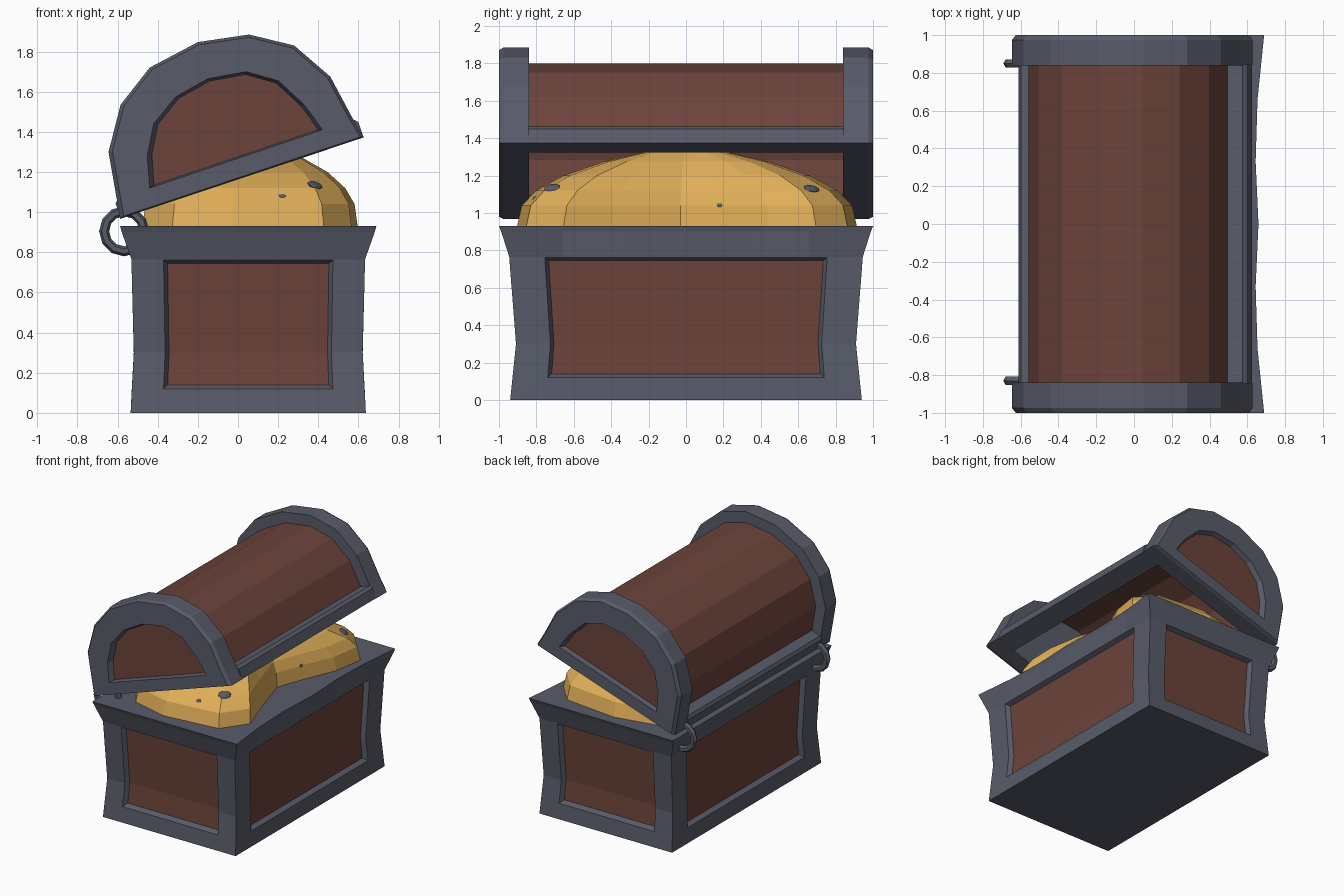
import bpy, bmesh, math
from mathutils import Vector as V
from mathutils.bvhtree import BVHTree

if "Cube" in bpy.data.objects:
    bpy.data.objects.remove(bpy.data.objects["Cube"])


def material(name, rgb):
    m = bpy.data.materials.new(name)
    m.diffuse_color = (*rgb, 1)
    m.use_nodes = True
    m.node_tree.nodes["Principled BSDF"].inputs["Base Color"].default_value = m.diffuse_color
    return m


IRON = material("iron grey", (0.098, 0.107, 0.143))
WOOD = material("red brown wood", (0.150, 0.057, 0.044))
GOLD = material("gold", (0.75, 0.43, 0.10))


def build(name, faces, mats, edit=None):
    """faces: list of (corner points, material index)"""
    bm = bmesh.new()
    for pts, mi in faces:
        bm.faces.new([bm.verts.new(p) for p in pts]).material_index = mi
    bmesh.ops.remove_doubles(bm, verts=bm.verts[:], dist=1e-4)
    if edit:
        edit(bm)
    bmesh.ops.recalc_face_normals(bm, faces=bm.faces[:])
    me = bpy.data.meshes.new(name)
    bm.to_mesh(me)
    bm.free()
    for m in mats:
        me.materials.append(m)
    ob = bpy.data.objects.new(name, me)
    bpy.context.collection.objects.link(ob)
    return ob


def loft(loops, first=None, last=None):
    """Quads between closed loops, with optional end caps of a given material"""
    faces = []
    for a, b in zip(loops, loops[1:]):
        n = len(a)
        faces += [((a[i], a[(i + 1) % n], b[(i + 1) % n], b[i]), 0) for i in range(n)]
    if first is not None:
        faces.append((loops[0], first))
    if last is not None:
        faces.append((loops[-1], last))
    return faces


# ---- chest body: framed sides with sunken panels and a flared rim
CX, UP = 0.051, V((0, 0, 1))


def ring(hx, hy, z):
    return [V((CX + sx * hx, sy * hy, z)) for sx, sy in ((-1, -1), (1, -1), (1, 1), (-1, 1))]


bottom, top = ring(0.586, 0.94, 0), ring(0.582, 0.945, 0.765)
body = [(bottom, 0)]
for i in range(4):
    a, b, c, d = bottom[i], bottom[(i + 1) % 4], top[(i + 1) % 4], top[i]
    t = (b - a).normalized()
    n = UP.cross(t)
    m = 0.16 if i % 2 == 0 else 0.19

    def inner(m, lo, hi, depth):
        return [p + t * s * m + UP * h + n * depth
                for p, s, h in ((a, 1, lo), (b, -1, lo), (c, -1, -hi), (d, 1, -hi))]
    body += loft([[a, b, c, d], inner(m, 0.12, 0.004, 0), inner(m + 0.02, 0.14, 0.02, 0.035)], last=1)
body += loft([top, ring(0.630, 0.988, 0.9), ring(0.638, 1.0, 0.93)], last=0)


def hand_made(bm):
    # cut extra rows, then pull in the waist and the front of the rim
    cuts = [((0, 0, z), (0, 0, 1)) for z in (0.3, 0.55)]
    cuts += [((0, y, 0), (0, 1, 0)) for y in (-0.66, -0.33, 0, 0.33, 0.66)]
    for co, no in cuts:
        bmesh.ops.bisect_plane(bm, geom=bm.verts[:] + bm.edges[:] + bm.faces[:],
                               plane_co=co, plane_no=no)
    for v in bm.verts:
        z = v.co.z
        if z < 0.76:
            w = z / 0.3 if z < 0.3 else (0.76 - z) / 0.46
            v.co.x = CX + (v.co.x - CX) * (1 - 0.025 * w)
            v.co.y *= 1 - 0.035 * w
        elif z > 0.85 and v.co.x > 0.5:
            y = abs(v.co.y)
            v.co.x -= 0.03 if y < 0.1 else 0.045 if y < 0.5 else 0.035 if y < 0.8 else 0


build("chest_body", body, [IRON, WOOD], hand_made)

# ---- gold heap: pinched outline shrunk in steps
plan = [(.37, -.03), (.45, .19), (.56, .45), (.6, .7), (.45, .87), (0, .92), (-.35, .85),
        (-.48, .6), (-.45, 0), (-.48, -.6), (-.33, -.83), (-.03, -.91), (.43, -.86),
        (.57, -.66), (.48, -.4)]
steps = [(1, .9), (.965, 1.04), (.88, 1.12), (.72, 1.2), (.48, 1.275), (.22, 1.33)]
heap_loops = [[V((.05 + (x - .05) * s, y * s, z)) for x, y in plan] for s, z in steps]
heap_faces = loft(heap_loops, first=0)
peak = V((.05, 0, 1.345))
r = heap_loops[-1]
heap_faces += [((r[i], r[(i + 1) % len(r)], peak), 0) for i in range(len(r))]
heap = build("gold_heap", heap_faces, [GOLD])

# ---- dull stones half buried in the gold
tree = BVHTree.FromPolygons([v.co for v in heap.data.vertices],
                            [p.vertices[:] for p in heap.data.polygons])
for i, (spot, size) in enumerate([((.36, -.70, 1.09), .05), ((.45, .66, 1.10), .05),
                                  ((.22, -.80, 1.07), .018), ((.46, .17, 1.05), .015)]):
    co, no, _, _ = tree.find_nearest(V(spot))
    bpy.ops.mesh.primitive_uv_sphere_add(segments=8, ring_count=6, radius=size, location=co)
    ob = bpy.context.object
    ob.name = f"stone_{i + 1}"
    ob.rotation_euler = no.to_track_quat('Z', 'Y').to_euler()
    ob.scale = (1, 0.7, 0.25)
    ob.data.materials.append(IRON)

# ---- lid, drawn already tilted open, profile in x and z
outer = [(-.587, .967), (-.645, 1.3), (-.585, 1.535), (-.44, 1.72), (-.2, 1.847),
         (.055, 1.885), (.28, 1.83), (.46, 1.675), (.575, 1.46), (.628, 1.373)]
panel = [(-.44, 1.12), (-.452, 1.28), (-.42, 1.44), (-.31, 1.575), (-.15, 1.665),
         (.04, 1.70), (.2, 1.655), (.33, 1.535), (.375, 1.475), (.42, 1.41)]


def shrink(pts, s, c=(.02, 1.17), d=(0, 0)):
    return [(c[0] + (x - c[0]) * s + d[0], c[1] + (z - c[1]) * s + d[1]) for x, z in pts]


def at(pts, y):
    return [V((x, y, z)) for x, z in pts]


mid = (0, 1.42)
for side, s in (("front", -1), ("back", 1)):
    faces = loft([at(outer, s * .84), at(outer, s * .975), at(shrink(outer, .97, mid), s * 1.0),
                  at(panel, s * 1.0), at(shrink(panel, .95, mid), s * .96)], first=0, last=1)
    build(f"lid_{side}_arch", faces, [IRON, WOOD])

# curved wooden shell between the arches
shell = shrink(outer, .865, d=(-.003, .01)) + shrink(outer, .80, d=(-.003, .01))[::-1]
build("lid_shell", loft([at(shell, -.85), at(shell, .85)], first=0, last=0), [WOOD])

# iron bars along the lid's lower edges, with a chamfered outer top edge
along = V((1.215, .406)).normalized()
up = V((-along.y, along.x))
for name, start, s in (("lid_right_bar", V((.625, 1.373)), -1), ("lid_left_bar", V((-.585, .968)), 1)):
    section = [start, start + along * s * .16, start + along * s * .16 + up * .08,
               start + along * s * .11 + up * .10, start + along * s * .02 + up * .10, start + up * .08]
    build(name, loft([at(section, -.845), at(section, .845)], first=0, last=0), [IRON])

# ---- hinge rings
for side, y in (("front", -.83), ("back", .85)):
    bpy.ops.mesh.primitive_torus_add(major_segments=12, minor_segments=6, major_radius=.1,
                                     minor_radius=.025, location=(-.567, y, .905),
                                     rotation=(math.pi / 2, 0, 0))
    ob = bpy.context.object
    ob.name = f"{side}_hinge_ring"
    ob.data.materials.append(IRON)
